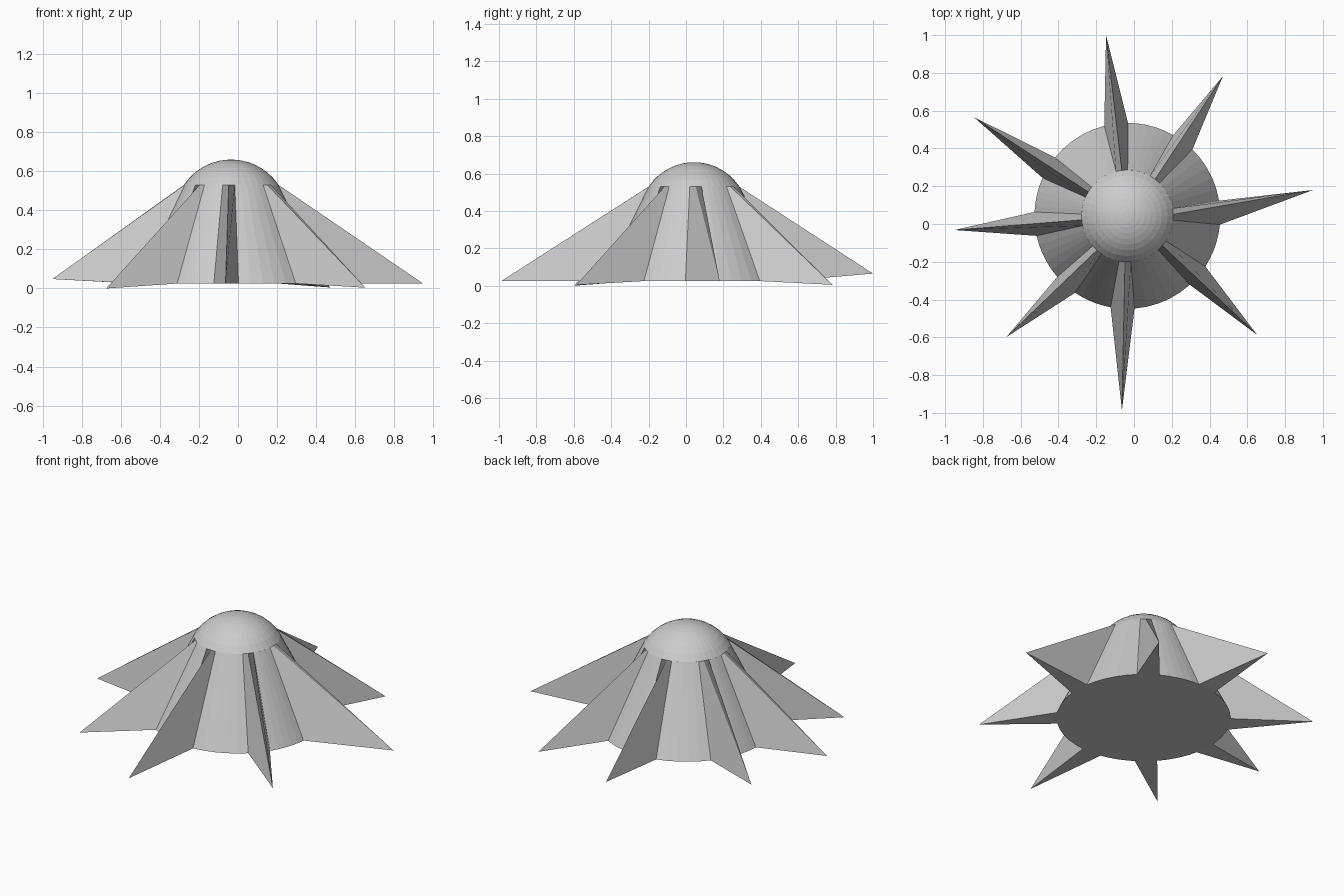
import bpy, bmesh
from math import sin, cos, radians, sqrt

if "Cube" in bpy.data.objects:
    bpy.data.objects.remove(bpy.data.objects["Cube"])

CX, CY = -0.035, 0.043          # body axis
R_TOP, Z_TOP = 0.243, 0.53
R_BASE, Z_BASE = 0.492, 0.025
HALF = 7.4                      # half angle of a fin root
GAP_STEPS = 5                   # cone facets between two fins

# fins, counter-clockwise: root angle, tip x, y, z
FINS = [(2, 0.948, 0.18, 0.025), (53, 0.471, 0.783, 0.005),
        (97, -0.148, 1.0, 0.065), (148.5, -0.848, 0.566, 0.07),
        (185, -0.951, -0.032, 0.048), (228.4, -0.675, -0.598, 0.0),
        (267, -0.064, -0.986, 0.026), (319.6, 0.652, -0.587, 0.004)]


def polar(r, deg, z):
    a = radians(deg)
    return (CX + r * cos(a), CY + r * sin(a), z)


def finish(bm, name):
    bmesh.ops.recalc_face_normals(bm, faces=bm.faces)
    me = bpy.data.meshes.new(name)
    bm.to_mesh(me)
    bm.free()
    ob = bpy.data.objects.new(name, me)
    bpy.context.collection.objects.link(ob)
    return ob


# finned cone: one ring of columns, the middle column of each fin pulled out to its tip
bm = bmesh.new()
top, low, disc = [], [], []
for i, (ang, tx, ty, tz) in enumerate(FINS):
    nxt = FINS[(i + 1) % 8][0] + (360 if i == 7 else 0)
    start, end = ang + HALF, nxt - HALF
    top.append(bm.verts.new(polar(R_TOP, ang, Z_TOP)))
    low.append(bm.verts.new((tx, ty, tz)))
    for k in range(GAP_STEPS + 1):
        a = start + (end - start) * k / GAP_STEPS
        top.append(bm.verts.new(polar(R_TOP, a, Z_TOP)))
        low.append(bm.verts.new(polar(R_BASE, a, Z_BASE)))
        disc.append(low[-1])
n = len(top)
for i in range(n):
    j = (i + 1) % n
    bm.faces.new((low[i], low[j], top[j], top[i]))
bm.faces.new(top)
bm.faces.new(disc[::-1])
for i in range(0, n, GAP_STEPS + 2):        # fin undersides
    bm.faces.new((low[i - 1], low[i + 1], low[i]))
finish(bm, "finned_cone")

# dome: shallow spherical cap
bm = bmesh.new()
SEG, RINGS, H = 40, 8, 0.13
rad = (R_TOP ** 2 + H ** 2) / (2 * H)
rings = []
for k in range(RINGS):
    z = 0.0
    r = R_TOP * (1 - k / RINGS)
    z = Z_TOP + H - rad + sqrt(rad ** 2 - r ** 2)
    rings.append([bm.verts.new(polar(r, 360 * s / SEG, z)) for s in range(SEG)])
apex = bm.verts.new((CX, CY, Z_TOP + H))
for s in range(SEG):
    t = (s + 1) % SEG
    for a, b in zip(rings, rings[1:]):
        bm.faces.new((a[s], a[t], b[t], b[s]))
    bm.faces.new((rings[-1][s], rings[-1][t], apex))
bm.faces.new(rings[0][::-1])
finish(bm, "dome")
